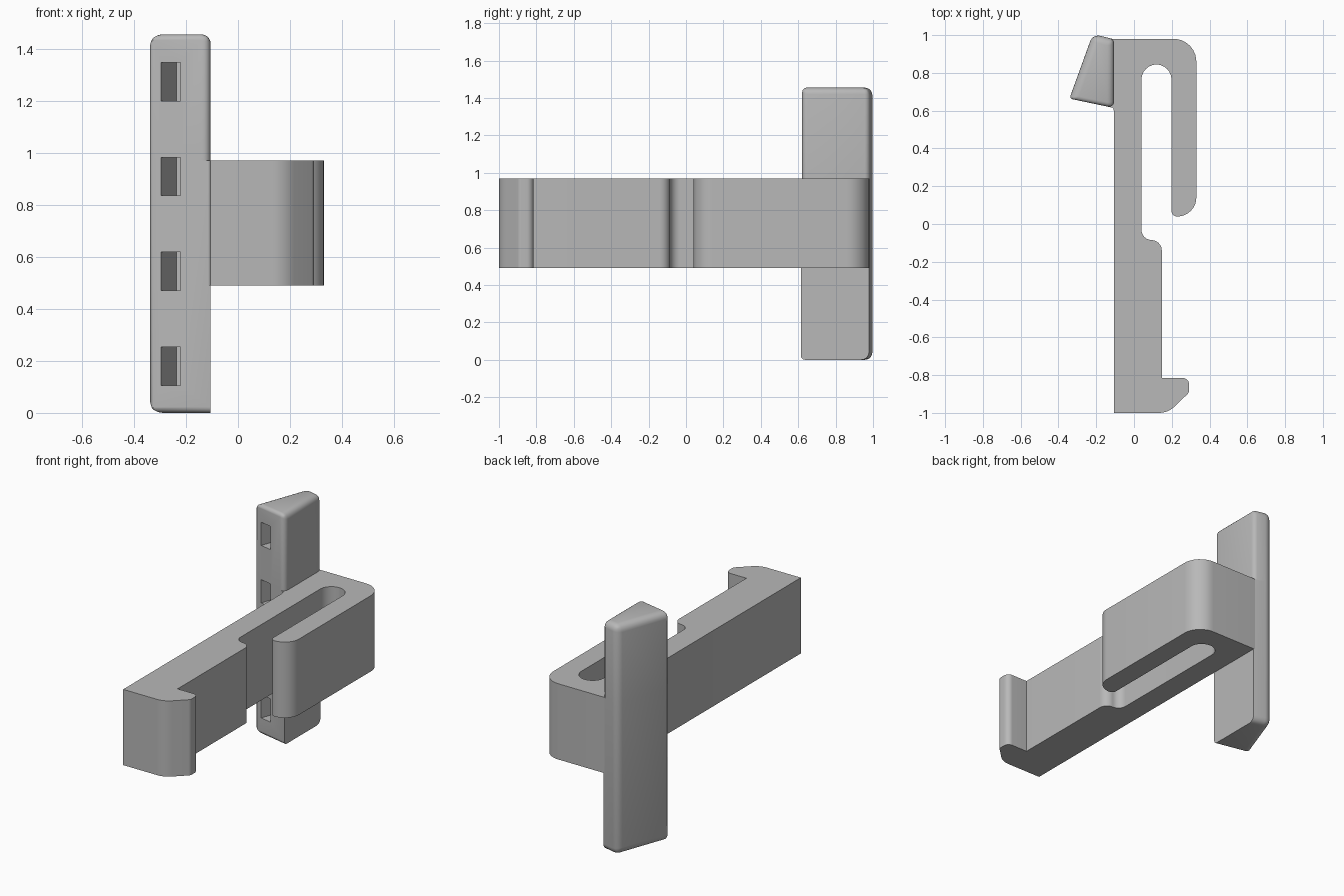
import bpy, bmesh
from math import tan, pi
from mathutils import Vector

if "Cube" in bpy.data.objects:
    bpy.data.objects.remove(bpy.data.objects["Cube"])

gray = bpy.data.materials.new("plain gray")
gray.use_nodes = True
COLOR = (0.48, 0.48, 0.48, 1)
gray.diffuse_color = COLOR
gray.node_tree.nodes["Principled BSDF"].inputs["Base Color"].default_value = COLOR


def rounded(corners, steps=8):
    """Outline from (x, y, radius) corners, with true circular fillets."""
    out = []
    for i, (x, y, r) in enumerate(corners):
        p = Vector((x, y))
        if not r:
            out.append(p)
            continue
        a = (Vector(corners[i - 1][:2]) - p).normalized()
        b = (Vector(corners[(i + 1) % len(corners)][:2]) - p).normalized()
        half = a.angle(b) / 2
        start, end = p + a * r / tan(half), p + b * r / tan(half)
        center = p + (a + b).normalized() * (r / tan(half) ** 2 + r ** 2 / r ** 2 * r) ** 0.5 * r ** 0.5
        for k in range(steps + 1):
            d = start.lerp(end, k / steps) - center
            out.append(center + d.normalized() * r)
    return out


def prism(name, outline, z0, z1, weigh=None):
    """Vertical prism; weigh(side, where) gives optional bevel weights."""
    bm = bmesh.new()
    layer = bm.edges.layers.float.new("bevel_weight_edge")
    low = [bm.verts.new((p[0], p[1], z0)) for p in outline]
    high = [bm.verts.new((p[0], p[1], z1)) for p in outline]
    n = len(outline)
    bm.faces.new(low[::-1])
    bm.faces.new(high)
    for i in range(n):
        j = (i + 1) % n
        bm.faces.new((low[i], low[j], high[j], high[i]))
    if weigh:
        for i in range(n):
            j = (i + 1) % n
            for pair, where in (((low[i], low[j]), "low"), ((high[i], high[j]), "high"),
                                ((low[i], high[i]), "upright")):
                bm.edges.get(pair)[layer] = weigh(i, where)
    bmesh.ops.recalc_face_normals(bm, faces=bm.faces)
    mesh = bpy.data.meshes.new(name)
    bm.to_mesh(mesh)
    bm.free()
    mesh.materials.append(gray)
    obj = bpy.data.objects.new(name, mesh)
    bpy.context.collection.objects.link(obj)
    return obj


# Clip: hooked bar with a folded-back spring arm
LEFT, BOTTOM, TOP = -0.105, 0.49, 0.97
clip = prism("clip_body", rounded([
    (LEFT, -1, 0), (0.18, -1, 0.12), (0.292, -0.892, 0.03), (0.292, -0.815, 0.035),
    (0.147, -0.815, 0), (0.147, -0.085, 0.055), (0.04, -0.085, 0.053),
    (0.04, 0.844, 0.0785), (0.198, 0.844, 0.0785),
    (0.198, 0.04, 0.03), (0.33, 0.04, 0.1), (0.33, 0.98, 0.12),
    (LEFT, 0.98, 0), (-0.14, 0.98, 0), (-0.15, 0.632, 0),
    (-0.122, 0.624, 0), (-0.11, 0.612, 0), (LEFT, 0.59, 0)]), BOTTOM, TOP)

# Handle plate: sides run front, slanted outer, back, inner
plate = [(LEFT, 0.614), (-0.342, 0.664), (-0.218, 1.006), (LEFT, 0.978)]
rim = (0.5, 1, 0.9, 0.8)
upright = (0.8, 0.35, 0.9, 0.5)


def upper_weight(side, where):
    return {"low": 0, "high": rim[side], "upright": upright[side]}[where]


def lower_weight(side, where):
    if where == "high":
        return 0
    if where == "low":
        return 0 if side == 3 else rim[side]
    return upright[side] if side in (1, 2) else 0


handles = [prism("handle_upper", plate, TOP, 1.455, upper_weight),
           prism("handle_lower", plate, 0, TOP, lower_weight)]

# Four slanted pockets in the front of the handle
opening = [(-0.22, 0.639), (-0.295, 0.655)]
run = Vector((0.35, 1))
slot = [Vector(p) - run * 0.05 for p in opening] + [Vector(p) + run * 0.165 for p in opening[::-1]]
cutters = [prism("slot_cutter", slot, z, z + 0.147) for z in (0.106, 0.471, 0.835, 1.199)]

for handle in handles:
    bevel = handle.modifiers.new("rounded_edges", "BEVEL")
    bevel.limit_method = "WEIGHT"
    bevel.width = 0.045
    bevel.segments = 5
    for cutter in cutters:
        cutter.hide_render = True
        cut = handle.modifiers.new("pocket", "BOOLEAN")
        cut.object = cutter
        cut.solver = "EXACT"

# Bake the pockets, then drop the cutters
graph = bpy.context.evaluated_depsgraph_get()
baked = [bpy.data.meshes.new_from_object(h.evaluated_get(graph)) for h in handles]
for handle, mesh in zip(handles, baked):
    handle.modifiers.clear()
    handle.data = mesh
for cutter in cutters:
    bpy.data.objects.remove(cutter)

# Smooth rounds, crisp edges
bpy.ops.object.select_all(action="DESELECT")
for obj in [clip] + handles:
    obj.select_set(True)
bpy.context.view_layer.objects.active = clip
bpy.ops.object.shade_smooth_by_angle(angle=pi / 6)
